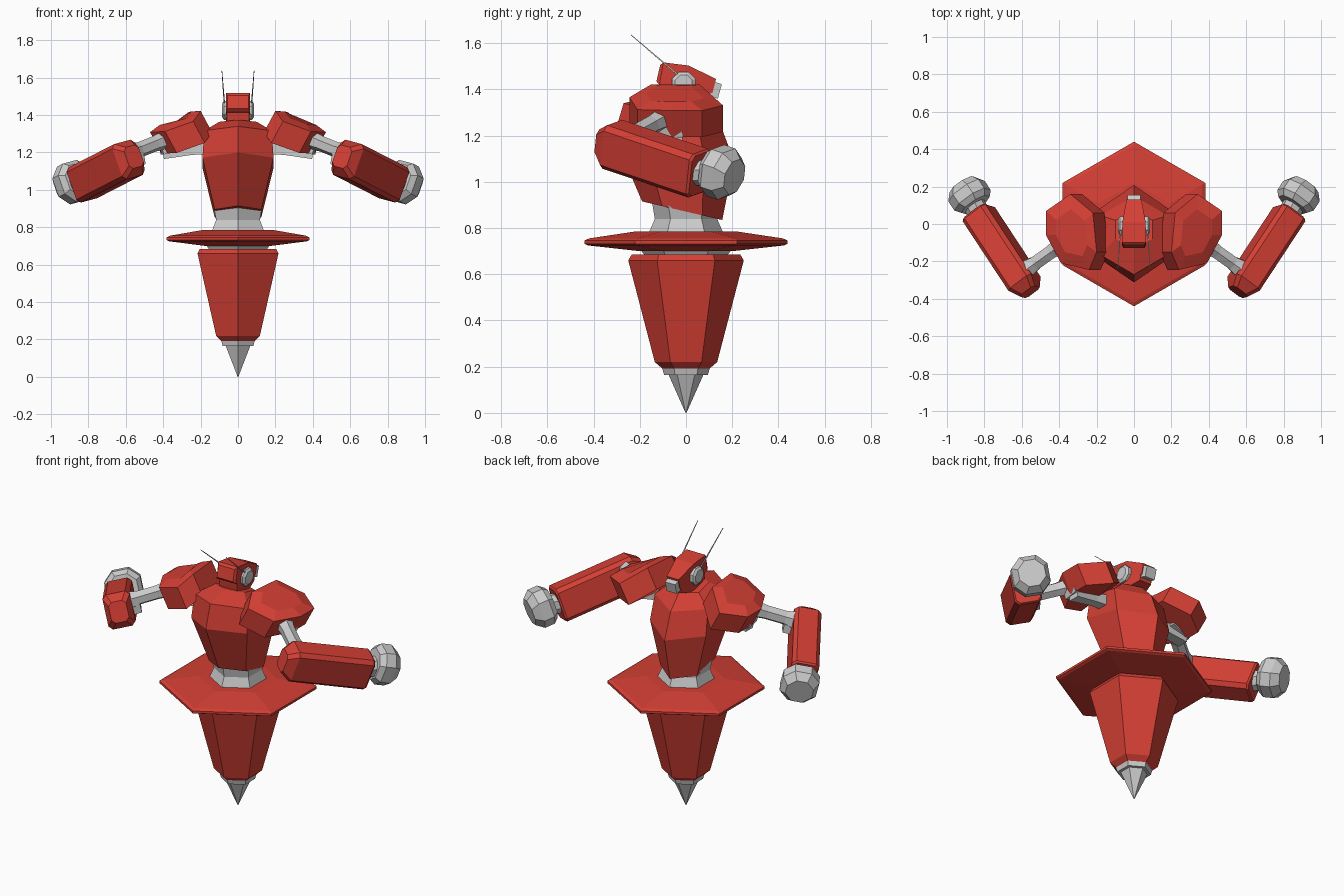
import bpy, bmesh
from math import sin, cos, pi
from mathutils import Vector as V

if "Cube" in bpy.data.objects:
    bpy.data.objects.remove(bpy.data.objects["Cube"])

red = bpy.data.materials.new("red_paint")
red.diffuse_color = (0.66, 0.05, 0.035, 1)
red.use_nodes = True
red.node_tree.nodes["Principled BSDF"].inputs["Base Color"].default_value = red.diffuse_color


def loft(name, rings, mat=None, mirror=False):
    """Skin equal-length rings of points into a closed flat-faced solid."""
    bm = bmesh.new()
    vs = [[bm.verts.new(p) for p in r] for r in rings]
    for a, b in zip(vs, vs[1:]):
        for i in range(len(a)):
            j = (i + 1) % len(a)
            bm.faces.new((a[i], a[j], b[j], b[i]))
    bm.faces.new(vs[0])
    bm.faces.new(vs[-1])
    bmesh.ops.recalc_face_normals(bm, faces=bm.faces)
    me = bpy.data.meshes.new(name)
    bm.to_mesh(me)
    bm.free()
    ob = bpy.data.objects.new(name, me)
    bpy.context.collection.objects.link(ob)
    if mat:
        me.materials.append(mat)
    if mirror:
        ob.modifiers.new("mirror", 'MIRROR').use_mirror_merge = False
    return ob


def hexring(front, back, hw):
    """Hexagon with points on the y axis, tilted from front (y,z) to back (y,z)."""
    f, b = V((0, *front)), V((0, *back))
    c, d = (f + b) / 2, (b - f) / 2
    k = hw / sin(pi / 3)
    return [c + d * cos(i * pi / 3) + V((k * sin(i * pi / 3), 0, 0)) for i in range(6)]


def hexflat(r, z):
    return hexring((-r, z), (r, z), r * sin(pi / 3))


def turned(name, profile, mat=None):
    return loft(name, [hexflat(r, z) for r, z in profile], mat)


def tube(name, a, b, radii, n=6, mat=None, up=(0, 0, 1)):
    """Polygonal rod from a to b; radii are (t, radius) pairs."""
    a, b = V(a), V(b)
    ax = (b - a).normalized()
    s = ax.cross(V(up)).normalized()
    u = s.cross(ax)
    return loft(name, [[a + (b - a) * t + (s * cos((i + .5) * 2 * pi / n) + u * sin((i + .5) * 2 * pi / n)) * r
                        for i in range(n)] for t, r in radii], mat, True)


# lower body: spike, collar, cone, skirt, waist
turned("spike_tip", [(.002, 0), (.08, .175)])
turned("spike_collar", [(.095, .165), (.105, .2)])
turned("lower_cone", [(.10, .19), (.135, .22), (.25, .66), (.235, .685)], red)
turned("skirt_joint", [(.17, .67), (.2, .71)])
turned("skirt", [(.2, .70), (.425, .725), (.44, .732), (.44, .746), (.42, .755), (.22, .785)], red)
loft("waist", [hexflat(.165, .77), hexflat(.135, .84), hexring((-.15, .93), (.14, .86), .13)])

# torso, leaning
loft("torso", [hexring((-.19, .915), (.157, .835), .125),
               hexring((-.312, 1.20), (.208, 1.09), .19),
               hexring((-.27, 1.34), (.15, 1.245), .18),
               hexring((-.13, 1.375), (.07, 1.33), .10)], red)


# head
def rect(hw, y0, z0, y1, z1):
    return [(-hw, y0, z0), (hw, y0, z0), (hw, y1, z1), (-hw, y1, z1)]


loft("helmet", [rect(.055, -.128, 1.435, -.112, 1.505), rect(.065, -.115, 1.42, -.098, 1.517),
                rect(.062, 0, 1.385, .012, 1.503), rect(.04, .115, 1.385, .13, 1.445)], red)
loft("jaw", [rect(.06, -.09, 1.34, -.1, 1.43), rect(.065, 0, 1.33, 0, 1.43),
             rect(.04, .1, 1.35, .11, 1.40)], red)
loft("visor", [rect(.036, .10, 1.37, .12, 1.435), rect(.034, .138, 1.36, .155, 1.422)])
tube("ear_disc", (.05, -.01, 1.425), (.085, -.01, 1.425), [(0, .055), (.7, .055), (1, .04)], 8)
tube("antenna", (.072, -.02, 1.45), (.086, -.238, 1.636), [(0, .005), (1, .002)], 4)

# shoulder pads: tilted domes
outline = [(.22, .06), (.34, .16), (.47, .07), (.47, -.06), (.39, -.21), (.24, -.245), (.2, -.15)]
top = [V((x, y, 1.43 - .45 * (x - .2) - .4 * max(0, abs(y + .03) - .1))) for x, y in outline]
mid = sum(top, V()) / len(top)
down = V((-.062, 0, -.115))
loft("shoulder_pad", [[p + down for p in top],
                      top,
                      [mid + (p - mid) * .62 + V((0, 0, .022)) for p in top]], red, True)
tube("shoulder_link", (.1, -.05, 1.23), (.4, -.05, 1.2), [(0, .05), (.5, .04), (1, .05)], 4)
tube("shoulder_joint", (.29, -.05, 1.28), (.42, -.07, 1.24), [(0, .08), (1, .075)], 4)

# upper arm and elbow
tube("upper_arm", (.36, -.09, 1.28), (.6, -.26, 1.185), [(0, .055), (.35, .042), (.7, .042), (1, .065)], 6)

# forearm frame
A, B = V((.575, -.335, 1.168)), V((.835, .06, 1.035))
AX = (B - A).normalized()
UP = V((.33, .1, .94))
SIDE = AX.cross(UP).normalized()
UP = SIDE.cross(AX)


def block(c, w, h, ch):
    """Chamfered rectangle section across the forearm."""
    w, h = w / 2, h / 2
    pts = [(w, h - ch), (w - ch, h), (ch - w, h), (-w, h - ch),
           (-w, ch - h), (ch - w, -h), (w - ch, -h), (w, ch - h)]
    return [c + SIDE * a + UP * b for a, b in pts]


L = (B - A).length
loft("forearm", [block(A + AX * d, w, h, c) for d, w, h, c in
                 [(-.035, .1, .12, .02), (.02, .155, .2, .022), (L - .01, .155, .2, .022), (L, .14, .185, .02)]],
     red, True)
tube("elbow_joint", A - SIDE * .12 + AX * .075, A + AX * .075, [(0, .05), (1, .06)], 4)

# wrist and fist
F = V((.882, .155, 1.04))
tube("wrist", B - AX * .03, F, [(0, .06), (1, .06)], 8, up=UP)
loft("fist", [block(F + AX * d, w, h, c) for d, w, h, c in
              [(-.065, .16, .17, .045), (-.035, .205, .215, .055), (.025, .205, .215, .055), (.068, .15, .15, .045)]],
     None, True)
